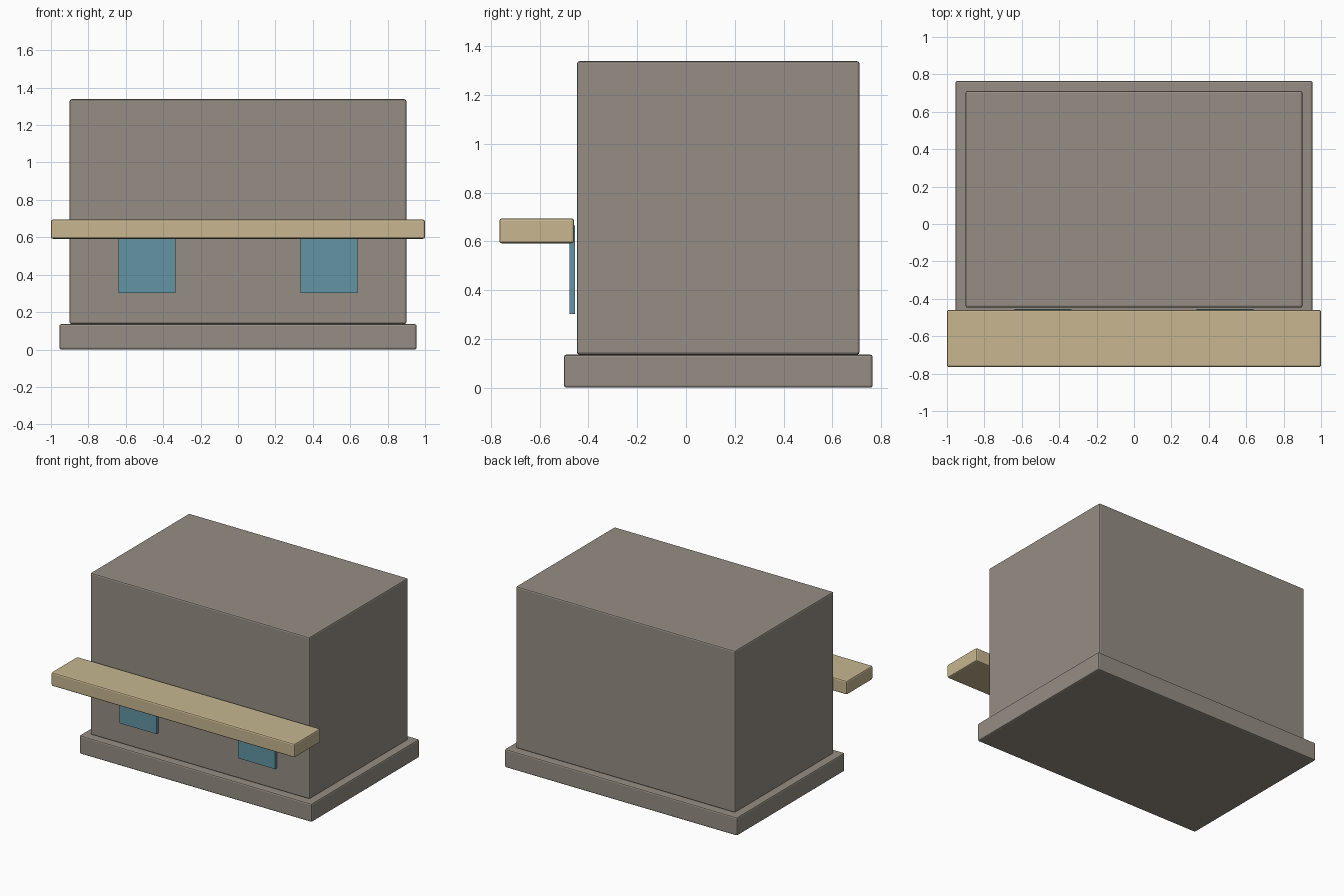
import bpy

if "Cube" in bpy.data.objects:
    bpy.data.objects.remove(bpy.data.objects["Cube"])


def material(name, rgb):
    m = bpy.data.materials.new(name)
    m.diffuse_color = (*rgb, 1)
    m.use_nodes = True
    m.node_tree.nodes["Principled BSDF"].inputs["Base Color"].default_value = m.diffuse_color
    return m


stone = material("warm_grey", (0.30, 0.27, 0.23))
wood = material("tan", (0.57, 0.47, 0.28))
glass = material("blue_glass", (0.125, 0.30, 0.37))


def box(name, lo, hi, mat, bevel=0.0):
    """Box between two corners, with optional softened edges."""
    bpy.ops.mesh.primitive_cube_add(size=1, location=[(a + b) / 2 for a, b in zip(lo, hi)])
    ob = bpy.context.object
    ob.name = name
    ob.scale = [b - a for a, b in zip(lo, hi)]
    bpy.ops.object.transform_apply(location=False, rotation=False, scale=True)
    ob.data.materials.append(mat)
    if bevel:
        mod = ob.modifiers.new("edge_bevel", 'BEVEL')
        mod.width = bevel
        mod.segments = 2
    return ob


# Foundation slab and main block
box("foundation", (-0.955, -0.50, 0.0), (0.955, 0.765, 0.136), stone, 0.01)
box("main_block", (-0.90, -0.447, 0.136), (0.90, 0.711, 1.338), stone, 0.01)

# Canopy plank across the front
box("front_canopy", (-1.0, -0.765, 0.592), (1.0, -0.459, 0.694), wood, 0.01)

# Pair of window panes standing just off the front wall
for side, name in ((-1, "left_window"), (1, "right_window")):
    x = side * 0.486
    box(name, (x - 0.152, -0.478, 0.303), (x + 0.152, -0.455, 0.665), glass)
